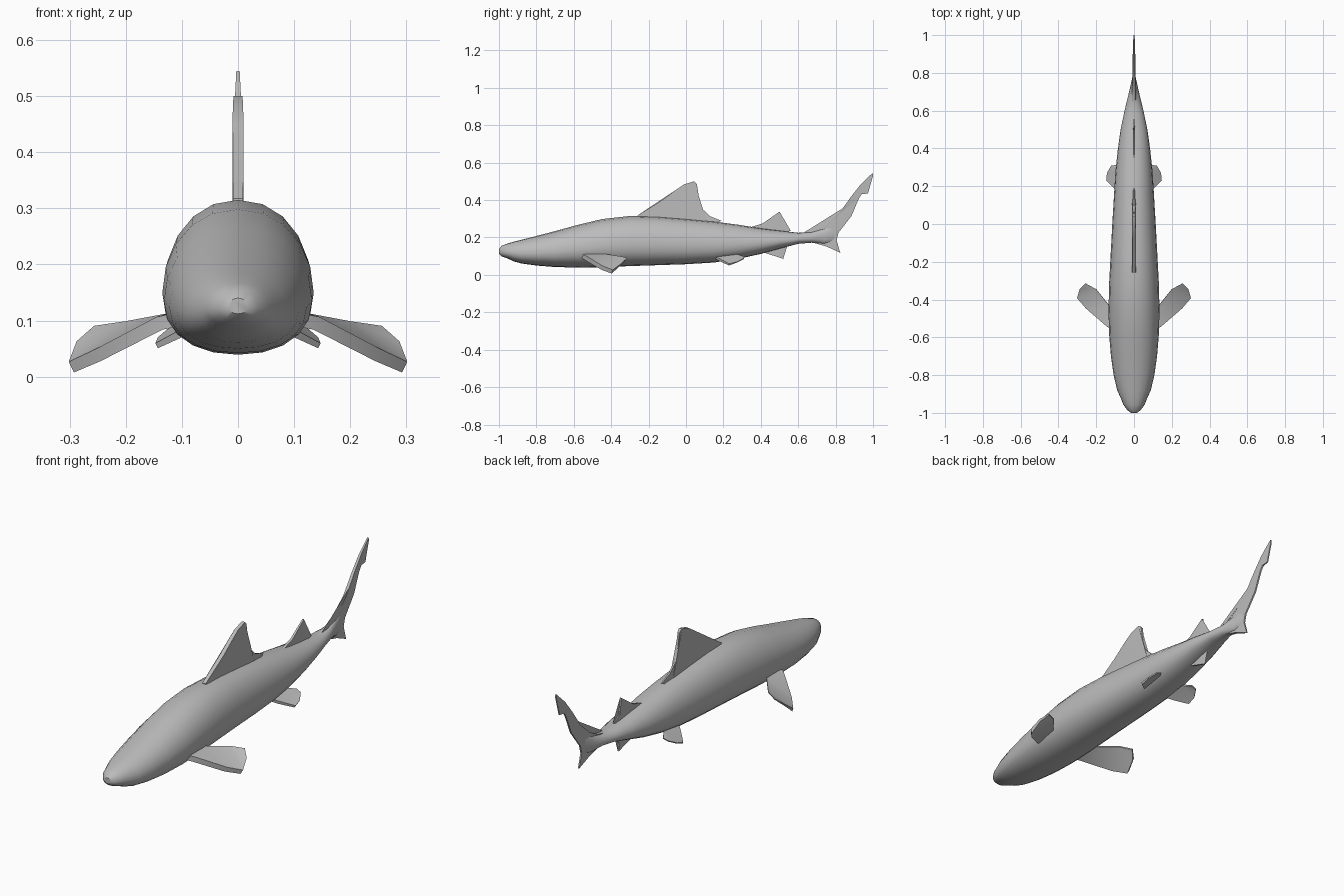
import bpy, bmesh, math
from mathutils import Vector

grey = bpy.data.materials.new("shark_grey")
grey.diffuse_color = (0.5, 0.5, 0.5, 1)


def finish(bm, name, angle):
    bmesh.ops.recalc_face_normals(bm, faces=bm.faces)
    me = bpy.data.meshes.new(name)
    bm.to_mesh(me)
    bm.free()
    ob = bpy.data.objects.new(name, me)
    bpy.context.collection.objects.link(ob)
    me.materials.append(grey)
    bpy.ops.object.select_all(action='DESELECT')
    ob.select_set(True)
    bpy.context.view_layer.objects.active = ob
    bpy.ops.object.shade_smooth_by_angle(angle=math.radians(angle))
    return ob


def loft(name, stations, sides):
    """Body from stations (y, bottom, top, half width): rounder back, flatter belly."""
    bm = bmesh.new()
    rings = []
    for y, lo, hi, w in stations:
        mid = lo + 0.42 * (hi - lo)
        ring = []
        for i in range(sides):
            a = 2 * math.pi * i / sides
            c, s = math.cos(a), math.sin(a)
            x = w * math.copysign(abs(c) ** 0.93, c)
            z = mid + (s * (hi - mid) if s > 0 else -abs(s) ** 0.9 * (mid - lo))
            ring.append(bm.verts.new((x, y, z)))
        rings.append(ring)
    for a, b in zip(rings, rings[1:]):
        for i in range(sides):
            j = (i + 1) % sides
            bm.faces.new((a[i], a[j], b[j], b[i]))
    bm.faces.new(rings[0])
    bm.faces.new(rings[-1])
    return finish(bm, name, 40)


def fin(name, outline, normal, side=1):
    """Blade from an outline of (x, y, z, half thickness)."""
    bm = bmesh.new()
    n = Vector(normal).normalized()
    sheets = []
    for k in (1, -1):
        vs = []
        for x, y, z, t in outline:
            p = Vector((x, y, z)) + n * t * k
            vs.append(bm.verts.new((p.x * side, p.y, p.z)))
        sheets.append(vs)
    a, b = sheets
    for i in range(len(a)):
        j = (i + 1) % len(a)
        bm.faces.new((a[i], a[j], b[j], b[i]))
    caps = [bm.faces.new(a), bm.faces.new(b)]
    bmesh.ops.triangulate(bm, faces=caps)
    return finish(bm, name, 30)


def upright(name, points):
    return fin(name, [(0, y, z, t) for y, z, t in points], (1, 0, 0))


# Body
loft("body", [
    (-1.0, 0.112, 0.140, 0.016), (-0.985, 0.098, 0.156, 0.036),
    (-0.955, 0.088, 0.167, 0.057), (-0.92, 0.072, 0.178, 0.071),
    (-0.88, 0.061, 0.188, 0.089), (-0.80, 0.050, 0.208, 0.108),
    (-0.70, 0.042, 0.234, 0.122), (-0.58, 0.039, 0.267, 0.132),
    (-0.45, 0.041, 0.298, 0.135), (-0.30, 0.047, 0.315, 0.131),
    (-0.15, 0.052, 0.311, 0.123), (0.0, 0.057, 0.299, 0.115),
    (0.15, 0.066, 0.285, 0.106), (0.28, 0.086, 0.268, 0.098),
    (0.40, 0.112, 0.249, 0.085), (0.50, 0.140, 0.237, 0.071),
    (0.60, 0.166, 0.225, 0.050), (0.67, 0.172, 0.228, 0.033),
    (0.74, 0.165, 0.250, 0.017), (0.80, 0.180, 0.275, 0.004)], 20)

# Tail fin
upright("tail_fin", [
    (0.62, 0.220, 0.010), (0.69, 0.235, 0.010), (0.75, 0.268, 0.009),
    (0.82, 0.330, 0.008), (0.88, 0.415, 0.007), (0.935, 0.485, 0.006),
    (0.998, 0.545, 0.003), (1.0, 0.53, 0.003), (0.973, 0.435, 0.003),
    (0.94, 0.432, 0.004), (0.925, 0.41, 0.004), (0.885, 0.315, 0.004),
    (0.815, 0.225, 0.004), (0.805, 0.185, 0.004), (0.825, 0.118, 0.003),
    (0.75, 0.152, 0.007), (0.68, 0.172, 0.010), (0.62, 0.178, 0.010)])

# Dorsal fins
upright("main_dorsal_fin", [
    (-0.26, 0.29, 0.010), (-0.26, 0.317, 0.009), (-0.13, 0.398, 0.010),
    (-0.06, 0.450, 0.010), (-0.01, 0.484, 0.009), (0.043, 0.500, 0.008),
    (0.058, 0.485, 0.005), (0.07, 0.41, 0.004), (0.087, 0.353, 0.004),
    (0.128, 0.314, 0.004), (0.19, 0.289, 0.003), (0.12, 0.26, 0.010)])
upright("rear_dorsal_fin", [
    (0.31, 0.22, 0.006), (0.315, 0.246, 0.006), (0.41, 0.275, 0.006),
    (0.50, 0.338, 0.004), (0.512, 0.258, 0.003), (0.56, 0.236, 0.002),
    (0.48, 0.21, 0.006)])

# Anal fin
upright("anal_fin", [
    (0.40, 0.15, 0.006), (0.42, 0.118, 0.006), (0.52, 0.086, 0.003),
    (0.515, 0.125, 0.003), (0.54, 0.15, 0.003), (0.50, 0.18, 0.006)])

# Paired fins
for label, side in (("left", 1), ("right", -1)):
    fin(label + "_pectoral_fin", [
        (0.09, -0.57, 0.105, 0.013), (0.14, -0.545, 0.095, 0.013),
        (0.25, -0.45, 0.038, 0.012), (0.297, -0.395, 0.017, 0.011),
        (0.285, -0.345, 0.058, 0.006), (0.255, -0.315, 0.088, 0.003),
        (0.20, -0.345, 0.096, 0.003), (0.12, -0.445, 0.110, 0.004),
        (0.08, -0.46, 0.12, 0.006)], (0.42, 0.25, 0.87), side)
    fin(label + "_pelvic_fin", [
        (0.06, 0.15, 0.098, 0.007), (0.095, 0.18, 0.080, 0.007),
        (0.145, 0.23, 0.055, 0.005), (0.142, 0.27, 0.067, 0.003),
        (0.12, 0.308, 0.086, 0.003), (0.095, 0.312, 0.095, 0.003),
        (0.07, 0.27, 0.108, 0.004)], (0.42, 0.15, 0.9), side)
